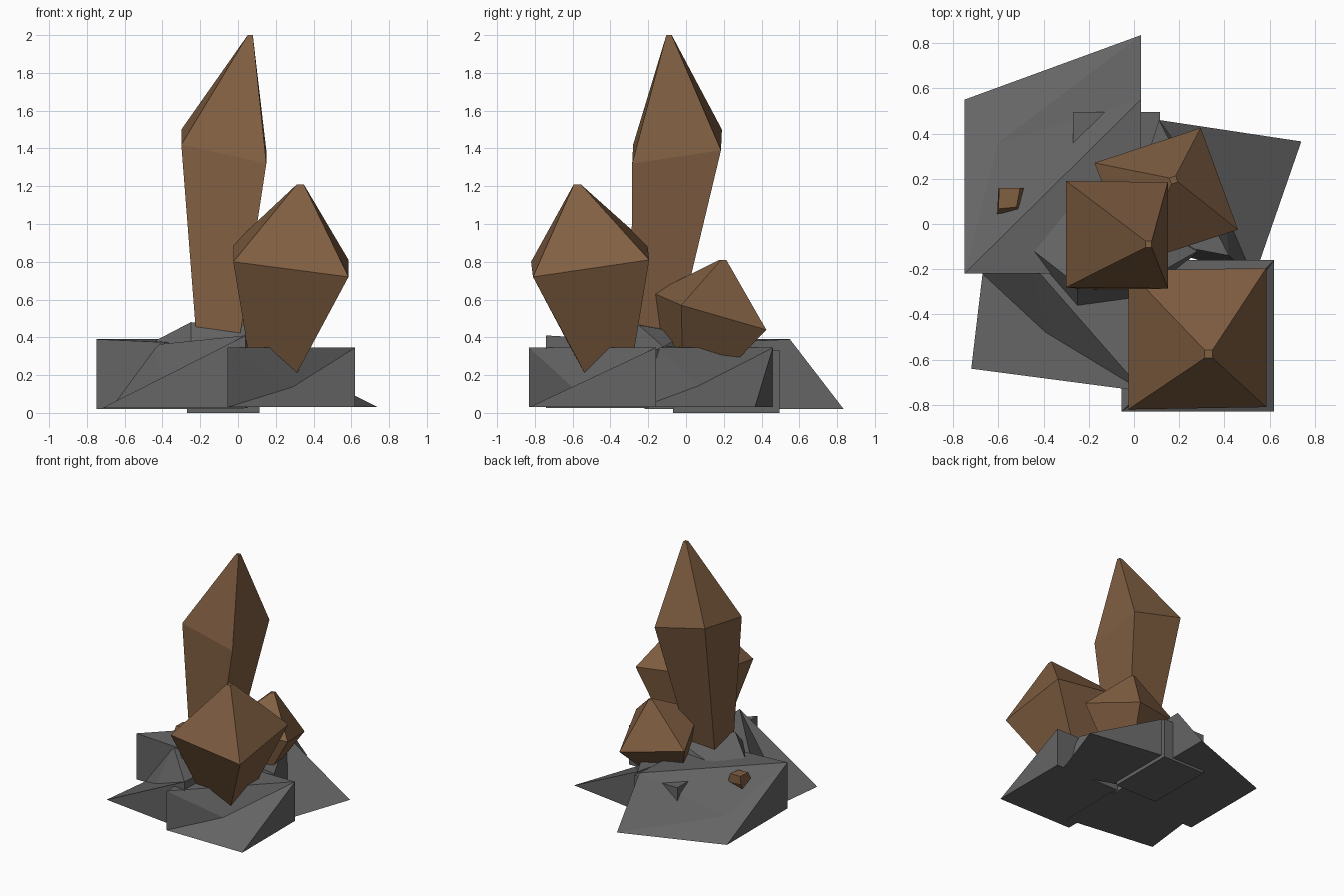
import bpy, bmesh
from mathutils import Vector as V

if "Cube" in bpy.data.objects:
    bpy.data.objects.remove(bpy.data.objects["Cube"])


def material(name, rgb):
    m = bpy.data.materials.new(name)
    m.diffuse_color = (*rgb, 1)
    m.use_nodes = True
    m.node_tree.nodes["Principled BSDF"].inputs["Base Color"].default_value = m.diffuse_color
    return m


brown = material("crystal_brown", (0.22, 0.115, 0.055))
grey = material("rock_grey", (0.13, 0.13, 0.13))


def make(name, points, faces, mat):
    """Flat-shaded object; a convex hull is used when no faces are given."""
    bm = bmesh.new()
    vs = [bm.verts.new(p) for p in points]
    if faces:
        for f in faces:
            bm.faces.new([vs[i] for i in f])
    else:
        bmesh.ops.convex_hull(bm, input=vs)
    bmesh.ops.recalc_face_normals(bm, faces=bm.faces[:])
    me = bpy.data.meshes.new(name)
    bm.to_mesh(me)
    bm.free()
    me.materials.append(mat)
    ob = bpy.data.objects.new(name, me)
    bpy.context.collection.objects.link(ob)


def crystal(name, girdle, base, base_scale, tip, tip_scale):
    """Four-sided crystal: small base ring, wide tilted girdle, tiny flat tip."""
    girdle = [V(p) for p in girdle]
    mid = sum(girdle, V()) / 4
    flat = [V((p.x - mid.x, p.y - mid.y, 0)) for p in girdle]
    low = [V(base) + f * base_scale for f in flat]
    top = [V(tip) + f * tip_scale for f in flat]
    faces = [(3, 2, 1, 0), (8, 9, 10, 11)]
    for k in (0, 4):
        for i in range(4):
            j = (i + 1) % 4
            faces.append((k + i, k + j, k + 4 + j, k + 4 + i))
    make(name, low + girdle + top, faces, brown)


def wedge_rock(name, a, b, c, high, back, s, t):
    """Block with corner b crushed to the ground and a notch cut into the slope.
    a, b: low edge; c, high, back: top corners; s, t place the notch."""
    a, b, c, high, back = map(V, (a, b, c, high, back))
    notch = a + (b - a) * s + (c - b) * t
    pts = [a, b, (c.x, c.y, a.z), (back.x, back.y, a.z), high, c, back, notch]
    faces = [(3, 2, 1, 0), (0, 1, 5, 7), (4, 0, 7), (4, 7, 5), (1, 2, 5),
             (2, 3, 6, 5), (3, 0, 4, 6), (4, 5, 6)]
    make(name, pts, faces, grey)


# Crystals
crystal("tall_crystal",
        [(-.30, -.28, 1.42), (.15, -.285, 1.32), (.15, .185, 1.39), (-.30, .19, 1.50)],
        (-.11, -.185, .28), .45, (.065, -.09, 2.0), .06)
crystal("front_crystal",
        [(-.025, -.82, .80), (.585, -.81, .72), (.585, -.195, .81), (-.025, -.205, .895)],
        (.19, -.415, .20), .38, (.33, -.575, 1.21), .06)
crystal("back_crystal",
        [(0, -.175, .635), (.46, -.025, .57), (.295, .425, .44), (-.175, .27, .51)],
        (.10, .05, .19), .45, (.175, .195, .81), .06)
crystal("small_crystal",
        [(-.605, .045, .33), (-.505, .055, .33), (-.485, .16, .31), (-.60, .16, .32)],
        (-.56, .09, .25), .7, (-.555, .115, .38), .8)

# Outer ring of crushed rocks
wedge_rock("back_left_rock", (.03, .835, .02), (-.75, .55, .02), (-.75, -.22, .39),
           (.03, .55, .39), (.03, -.22, .355), .81, .32)
wedge_rock("front_right_rock", (-.055, -.83, .03), (.62, -.83, .03), (.62, -.16, .345),
           (-.055, -.83, .345), (-.055, -.16, .345), .51, .34)
wedge_rock("front_left_rock", (-.67, -.22, .025), (-.72, -.64, .025), (.04, -.74, .41),
           (-.45, -.18, .36), (.05, -.2, .38), .52, .4)
wedge_rock("back_right_rock", (.53, -.24, .03), (.74, .365, .03), (.11, .46, .345),
           (.42, -.14, .345), (-.05, -.05, .36), .45, .36)

# Middle rocks
make("bottom_rock", [(x, y, z) for x in (-.27, .115) for y in (-.07, .495) for z in (0, .33)],
     None, grey)
make("centre_rock", [(-.48, -.09, .36), (-.25, -.56, .15), (-.03, -.44, .22), (-.25, -.27, .48),
                     (.05, -.25, .465), (.05, 0, .42), (.28, -.12, .35), (-.3, .1, .37),
                     (-.4, -.1, .06), (.2, .1, .06)], None, grey)
